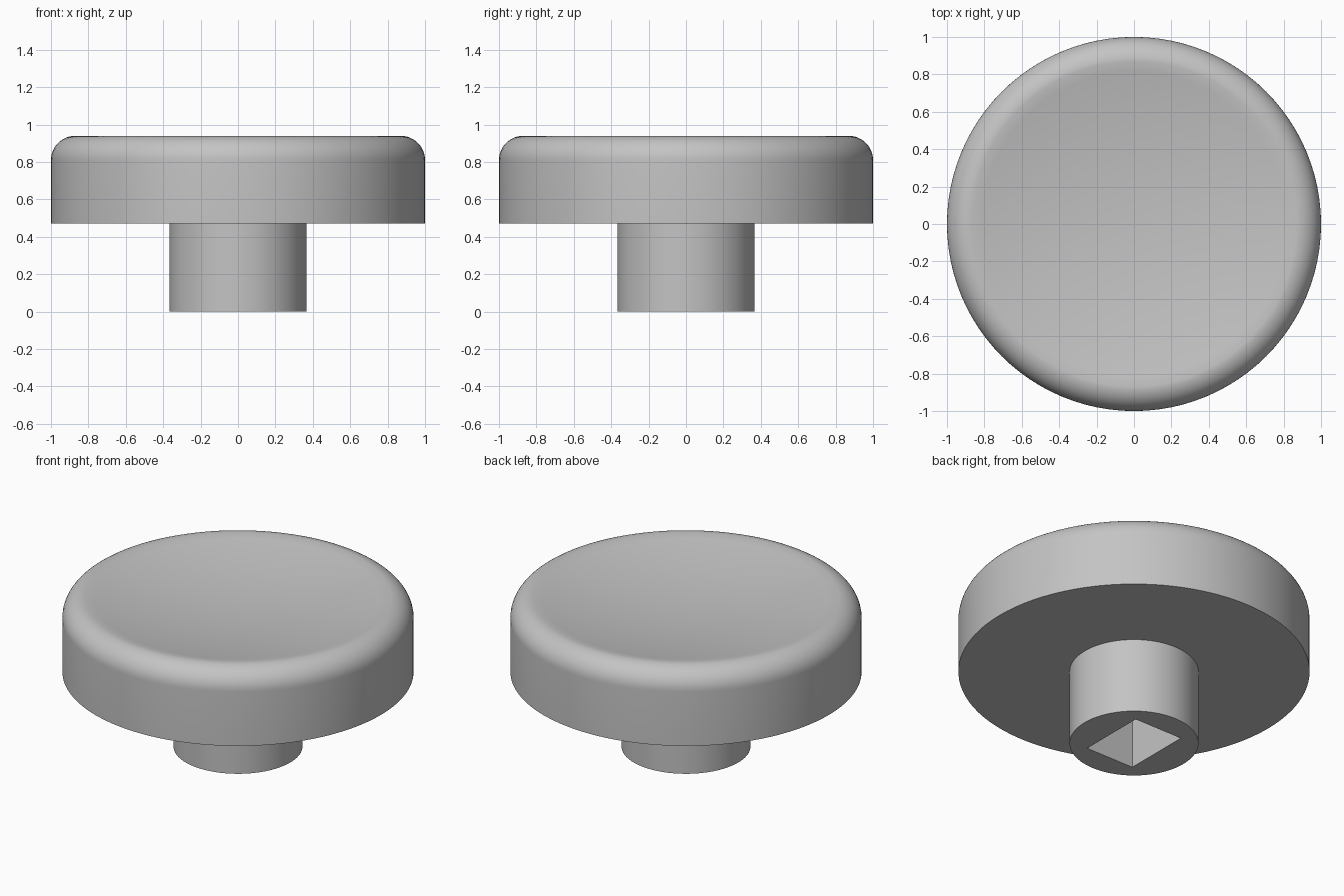
import bpy
import math

SEGMENTS = 96
CAP_BOTTOM, CAP_TOP = 0.47, 0.94
FILLET, DISH_DEPTH = 0.13, 0.085
STEM_RADIUS = 0.367

cube = bpy.data.objects.get("Cube")
if cube:
    bpy.data.objects.remove(cube, do_unlink=True)

grey = bpy.data.materials.new("plain grey")
grey.use_nodes = True
grey.diffuse_color = (0.55, 0.55, 0.55, 1)
grey.node_tree.nodes["Principled BSDF"].inputs["Base Color"].default_value = grey.diffuse_color


def lathe(name, profile):
    """Revolve (radius, z) points, listed bottom to top, around z and close both ends."""
    verts, faces = [], []
    for radius, z in profile:
        for i in range(SEGMENTS):
            a = math.tau * i / SEGMENTS
            verts.append((radius * math.cos(a), radius * math.sin(a), z))
    for ring in range(len(profile) - 1):
        low, high = ring * SEGMENTS, (ring + 1) * SEGMENTS
        for i in range(SEGMENTS):
            j = (i + 1) % SEGMENTS
            faces.append((low + i, low + j, high + j, high + i))
    last = (len(profile) - 1) * SEGMENTS
    faces.append(tuple(reversed(range(SEGMENTS))))
    faces.append(tuple(range(last, last + SEGMENTS)))
    mesh = bpy.data.meshes.new(name)
    mesh.from_pydata(verts, [], faces)
    mesh.materials.append(grey)
    obj = bpy.data.objects.new(name, mesh)
    bpy.context.collection.objects.link(obj)
    return obj


def activate(obj):
    bpy.ops.object.select_all(action="DESELECT")
    obj.select_set(True)
    bpy.context.view_layer.objects.active = obj


# Cap: straight wall, rounded rim, shallow concave top
rim = 1 - FILLET
profile = [(1, CAP_BOTTOM)]
for k in range(13):
    a = math.pi / 2 * k / 12
    profile.append((rim + FILLET * math.cos(a), CAP_TOP - FILLET + FILLET * math.sin(a)))
for k in range(1, 17):
    t = max(1 - k / 16, 0.01)
    profile.append((rim * t, CAP_TOP - DISH_DEPTH * (1 - t * t)))
cap = lathe("knob_cap", profile)

# Stem: plain cylinder running slightly into the cap
stem = lathe("knob_stem", [(STEM_RADIUS, 0), (STEM_RADIUS, CAP_BOTTOM + 0.03)])

# Rectangular shaft socket cut into the stem from below
bpy.ops.mesh.primitive_cube_add(size=1, location=(0, 0, 0.15))
cutter = bpy.context.object
cutter.name = "socket_cutter"
cutter.scale = (0.335, 0.43, 0.54)
cutter.data.materials.append(grey)
cutter.hide_render = True
cut = stem.modifiers.new("socket", "BOOLEAN")
cut.operation = "DIFFERENCE"
cut.solver = "EXACT"
cut.object = cutter
activate(stem)
bpy.ops.object.modifier_apply(modifier=cut.name)
bpy.data.objects.remove(cutter, do_unlink=True)

# Smooth the curved walls and keep the crisp edges
for obj in (cap, stem):
    activate(obj)
    bpy.ops.object.shade_smooth_by_angle(angle=math.radians(30))
